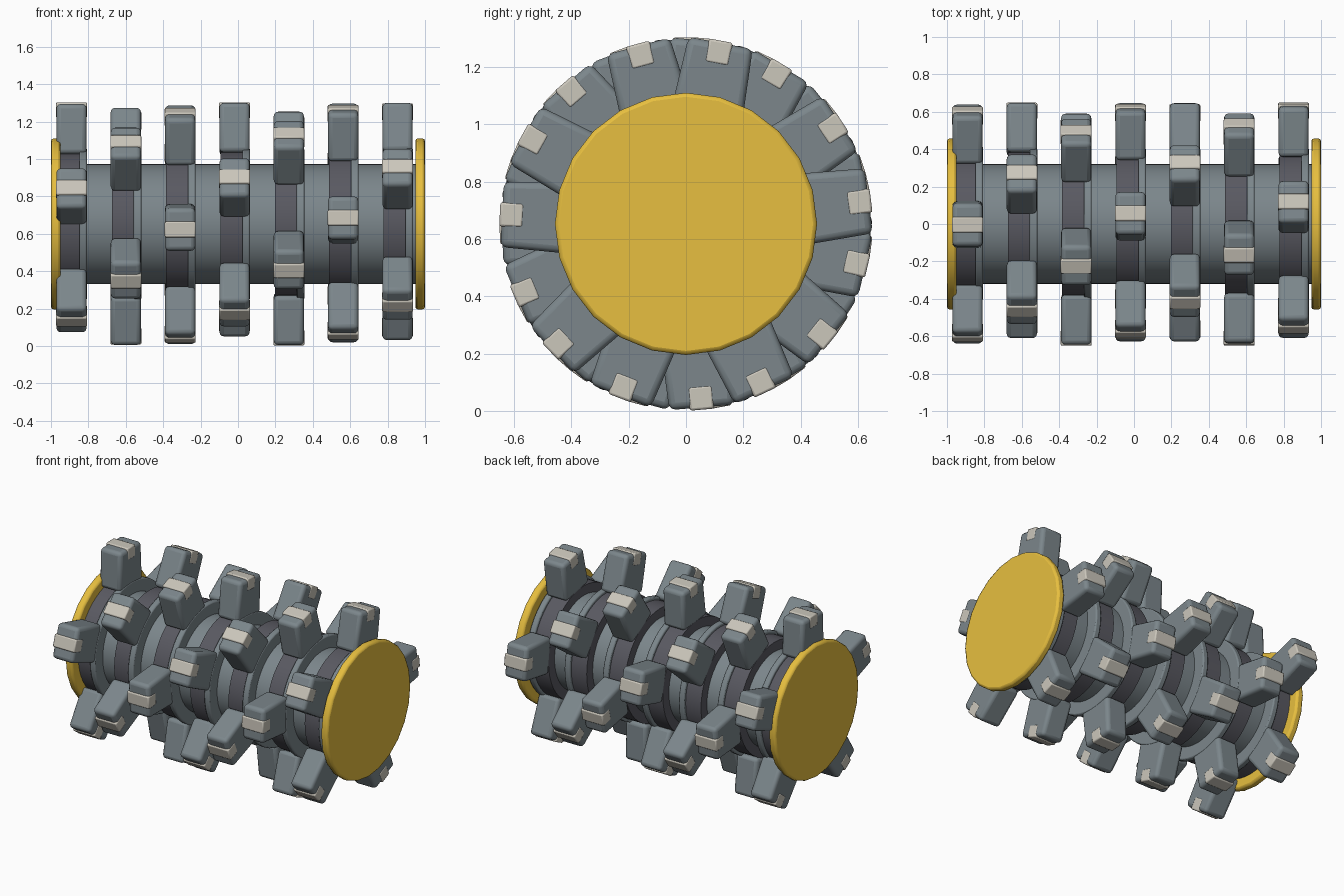
import bpy, bmesh, math
from mathutils import Matrix, Vector

if "Cube" in bpy.data.objects:
    bpy.data.objects.remove(bpy.data.objects["Cube"])

CZ = 0.653          # height of the drum axis
TEETH, RINGS = 5, 7


def material(name, rgb):
    m = bpy.data.materials.new(name)
    m.diffuse_color = (*rgb, 1)
    m.use_nodes = True
    m.node_tree.nodes["Principled BSDF"].inputs["Base Color"].default_value = m.diffuse_color
    return m


STEEL = material("steel", (0.20, 0.24, 0.26))
DARK = material("dark_steel", (0.10, 0.10, 0.12))
CARBIDE = material("carbide", (0.60, 0.57, 0.50))
YELLOW = material("yellow_paint", (0.80, 0.52, 0.05))


def finish(name, bm, mat, bevel=0, segments=2):
    bmesh.ops.recalc_face_normals(bm, faces=bm.faces)
    me = bpy.data.meshes.new(name)
    bm.to_mesh(me)
    bm.free()
    me.materials.append(mat)
    ob = bpy.data.objects.new(name, me)
    bpy.context.collection.objects.link(ob)
    if bevel:
        mod = ob.modifiers.new("bevel", 'BEVEL')
        mod.width, mod.segments = bevel, segments
        mod.limit_method = 'ANGLE'
        mod.angle_limit = math.radians(40)
    bpy.ops.object.select_all(action='DESELECT')
    ob.select_set(True)
    bpy.context.view_layer.objects.active = ob
    bpy.ops.object.shade_smooth_by_angle(angle=math.radians(35))
    return ob


def disc(name, x0, x1, r, sides, mat, bevel=0):
    # cylinder lying along x between x0 and x1
    bm = bmesh.new()
    place = Matrix.Translation(((x0 + x1) / 2, 0, CZ)) @ Matrix.Rotation(math.pi / 2, 4, 'Y')
    bmesh.ops.create_cone(bm, cap_ends=True, segments=sides, radius1=r, radius2=r,
                          depth=x1 - x0, matrix=place)
    return finish(name, bm, mat, bevel)


def block(bm, x, angle, r0, r1, half_x, t0, t1):
    # tapered block pointing outwards from the axis at the given angle
    rot = Matrix.Translation((x, 0, CZ)) @ Matrix.Rotation(angle, 4, 'X')
    for v in bmesh.ops.create_cube(bm, size=2)['verts']:
        outer = v.co.y > 0
        v.co = rot @ Vector((v.co.x * half_x, r1 if outer else r0,
                             v.co.z * (t1 if outer else t0)))


# drum core and end caps
disc("drum", -0.97, 0.97, 0.32, 48, STEEL)
disc("left_end_cap", -1.0, -0.948, 0.457, 24, YELLOW, 0.014)
disc("right_end_cap", 0.948, 1.0, 0.457, 24, YELLOW, 0.014)

# rings of teeth, each turned a step further along the drum
for k in range(RINGS):
    x = -0.89 + 0.2905 * k
    phase = math.radians(162.4 - 25.87 * k)
    disc(f"tooth_ring_{k + 1}", x - 0.075, x + 0.05, 0.385, 48, DARK)
    disc(f"ring_flange_{k + 1}", x + 0.042, x + 0.083, 0.405, 48, STEEL, 0.008)
    teeth, tips = bmesh.new(), bmesh.new()
    for i in range(TEETH):
        a = phase + i * math.tau / TEETH
        block(teeth, x, a, 0.375, 0.642, 0.081, 0.126, 0.114)
        block(tips, x, a, 0.568, 0.65, 0.083, 0.042, 0.042)
    finish(f"teeth_{k + 1}", teeth, STEEL, 0.024, 3)
    finish(f"tooth_tips_{k + 1}", tips, CARBIDE, 0.008, 2)
